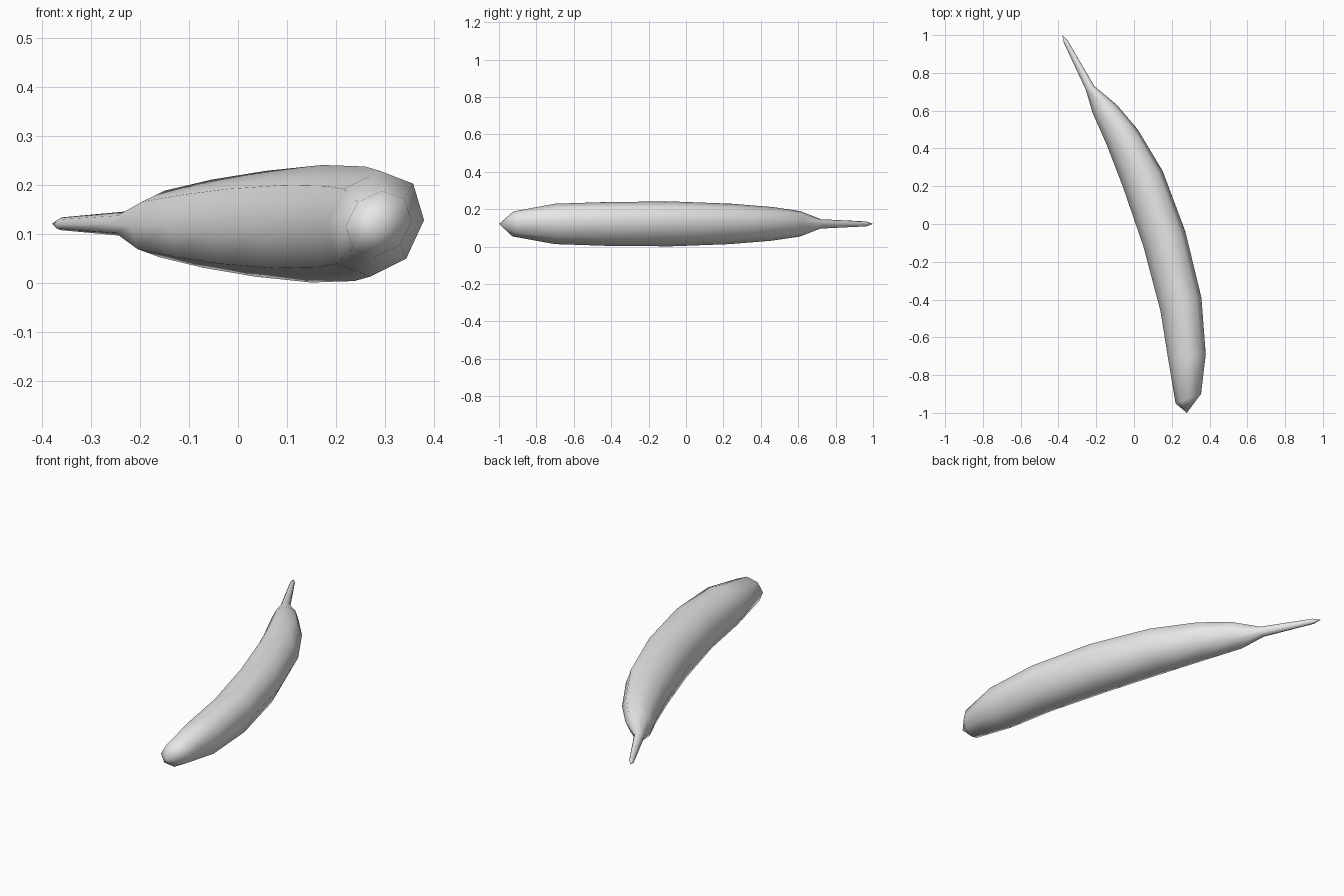
import bpy, bmesh, math
from mathutils import Vector

if "Cube" in bpy.data.objects:
    bpy.data.objects.remove(bpy.data.objects["Cube"], do_unlink=True)

SIDES = 8
MID_Z = 0.121

# Cross-sections: inner edge (x, y), outer edge (x, y), half height
SECTIONS = [
    ((0.22, -0.95), (0.355, -0.90), 0.067),
    ((0.18, -0.71), (0.38, -0.69), 0.108),
    ((0.14, -0.46), (0.357, -0.39), 0.117),
    ((0.05, -0.12), (0.272, -0.04), 0.120),
    ((-0.06, 0.20), (0.152, 0.28), 0.108),
    ((-0.145, 0.42), (0.02, 0.50), 0.090),
    ((-0.22, 0.59), (-0.09, 0.63), 0.068),
    ((-0.255, 0.71), (-0.21, 0.73), 0.025),
    ((-0.372, 0.96), (-0.35, 0.97), 0.013),
]
BLOSSOM_TIP = (0.28, -1.0, MID_Z)
STEM_TIP = (-0.38, 1.0, MID_Z)

# Flat grey skin
skin = bpy.data.materials.new("plain_grey")
skin.use_nodes = True
grey = (0.8, 0.8, 0.8, 1.0)
skin.diffuse_color = grey
skin.node_tree.nodes["Principled BSDF"].inputs["Base Color"].default_value = grey

bm = bmesh.new()


def add_ring(inner, outer, half_height):
    """Eight-sided, slightly skewed section between two edge points."""
    a, b = Vector(inner), Vector(outer)
    centre, half = (a + b) / 2, (b - a) / 2
    ring = []
    for i in range(SIDES):
        t = 2 * math.pi * i / SIDES
        c, s = math.cos(t), math.sin(t)
        p = centre + half * (c + 0.1 * s)
        ring.append(bm.verts.new((p.x, p.y, MID_Z + half_height * (s + 0.07 * c))))
    return ring


# Body and stem skinned through the sections
rings = [add_ring(*section) for section in SECTIONS]
for r0, r1 in zip(rings, rings[1:]):
    for i in range(SIDES):
        j = (i + 1) % SIDES
        bm.faces.new((r0[i], r0[j], r1[j], r1[i]))

# Pointed ends
for tip, ring in ((BLOSSOM_TIP, rings[0]), (STEM_TIP, rings[-1])):
    pole = bm.verts.new(tip)
    for i in range(SIDES):
        bm.faces.new((pole, ring[i], ring[(i + 1) % SIDES]))

bmesh.ops.recalc_face_normals(bm, faces=bm.faces[:])
for face in bm.faces:
    face.smooth = True

mesh = bpy.data.meshes.new("banana")
bm.to_mesh(mesh)
bm.free()
mesh.materials.append(skin)
banana = bpy.data.objects.new("banana", mesh)
bpy.context.collection.objects.link(banana)
